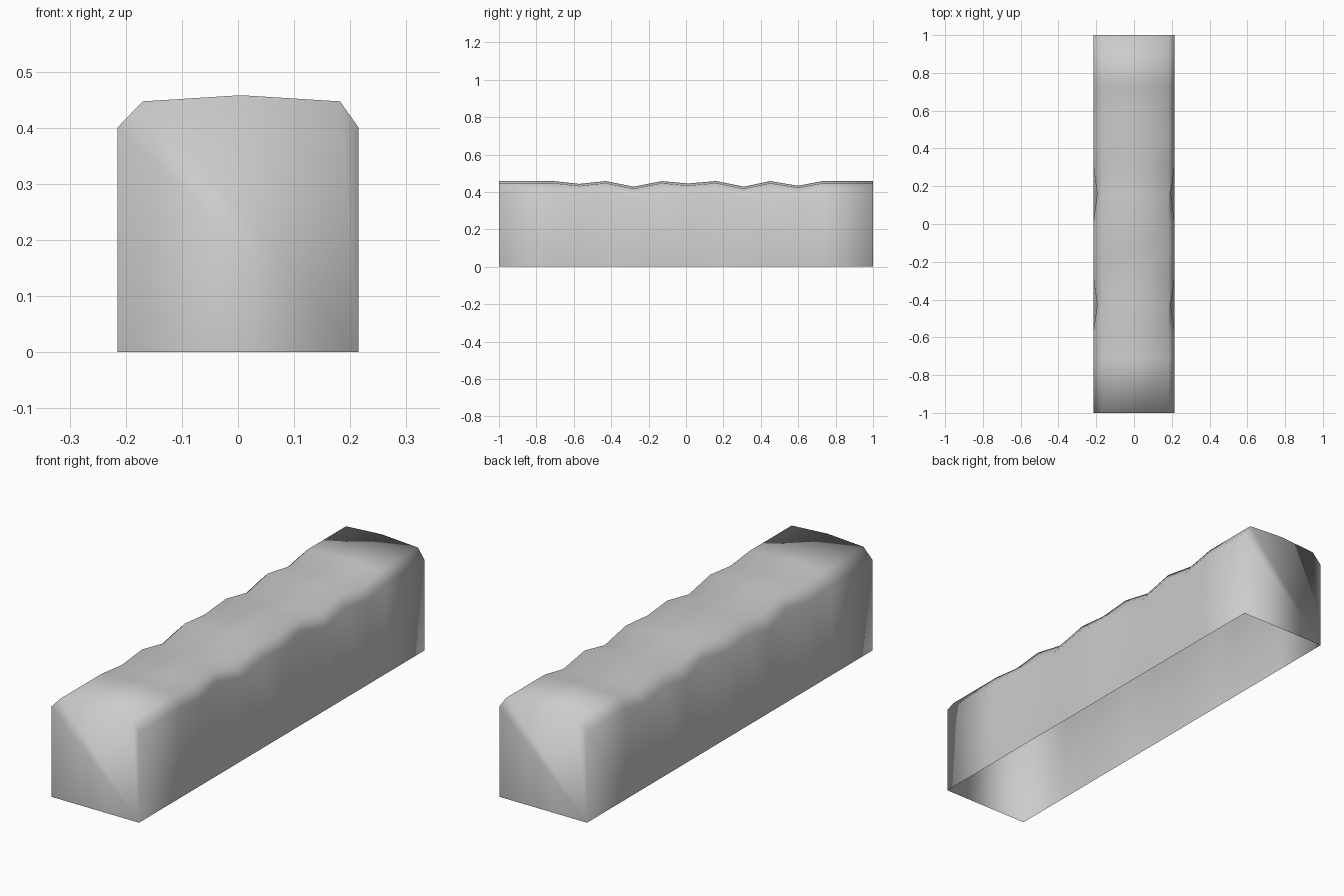
import bpy
import bmesh

# Remove the default cube only
cube = bpy.data.objects.get("Cube")
if cube:
    bpy.data.objects.remove(cube)

# One stone-grey colour
grey = bpy.data.materials.new("stone_grey")
grey.use_nodes = True
colour = (0.6, 0.6, 0.6, 1)
grey.diffuse_color = colour
grey.node_tree.nodes["Principled BSDF"].inputs["Base Color"].default_value = colour

# Cross-section: wall foot, eave, shoulder, ridge, shoulder, eave, wall foot
SECTION = [(-0.215, 0), (-0.215, 0.4), (-0.17, 0.447), (0.005, 0.458),
           (0.182, 0.447), (0.215, 0.4), (0.215, 0)]

# Stations along the length: y, dip of the worn top, inward notch of the eaves
STATIONS = [(-1, 0, 0), (-0.71, 0, 0), (-0.57, 0.015, 0), (-0.43, 0, 0.02),
            (-0.28, 0.03, 0), (-0.13, 0, 0), (0.01, 0.013, 0), (0.16, 0, 0.02),
            (0.31, 0.03, 0), (0.45, 0, 0), (0.6, 0.025, 0), (0.73, 0, 0), (1, 0, 0)]


def add_ring(bm, y, dip, notch):
    """One cross-section: the top sinks by dip, the eaves move in by notch."""
    ring = []
    for i, (x, z) in enumerate(SECTION):
        if i in (1, 5):
            x -= notch if x > 0 else -notch
        if 0 < i < 6:
            z -= dip
        ring.append(bm.verts.new((x, y, z)))
    return ring


# Worn block: shell with closed ends and an open underside
bm = bmesh.new()
rings = [add_ring(bm, *s) for s in STATIONS]
for a, b in zip(rings, rings[1:]):
    for i in range(len(SECTION) - 1):
        bm.faces.new((a[i], b[i], b[i + 1], a[i + 1]))
bm.faces.new(rings[0])
bm.faces.new(rings[-1][::-1])
bmesh.ops.recalc_face_normals(bm, faces=bm.faces)
if sum(f.normal.z for f in bm.faces) < 0:
    bmesh.ops.reverse_faces(bm, faces=bm.faces)
for f in bm.faces:
    f.smooth = True

mesh = bpy.data.meshes.new("worn_block")
bm.to_mesh(mesh)
bm.free()
mesh.materials.append(grey)
bpy.context.collection.objects.link(bpy.data.objects.new("worn_block", mesh))
